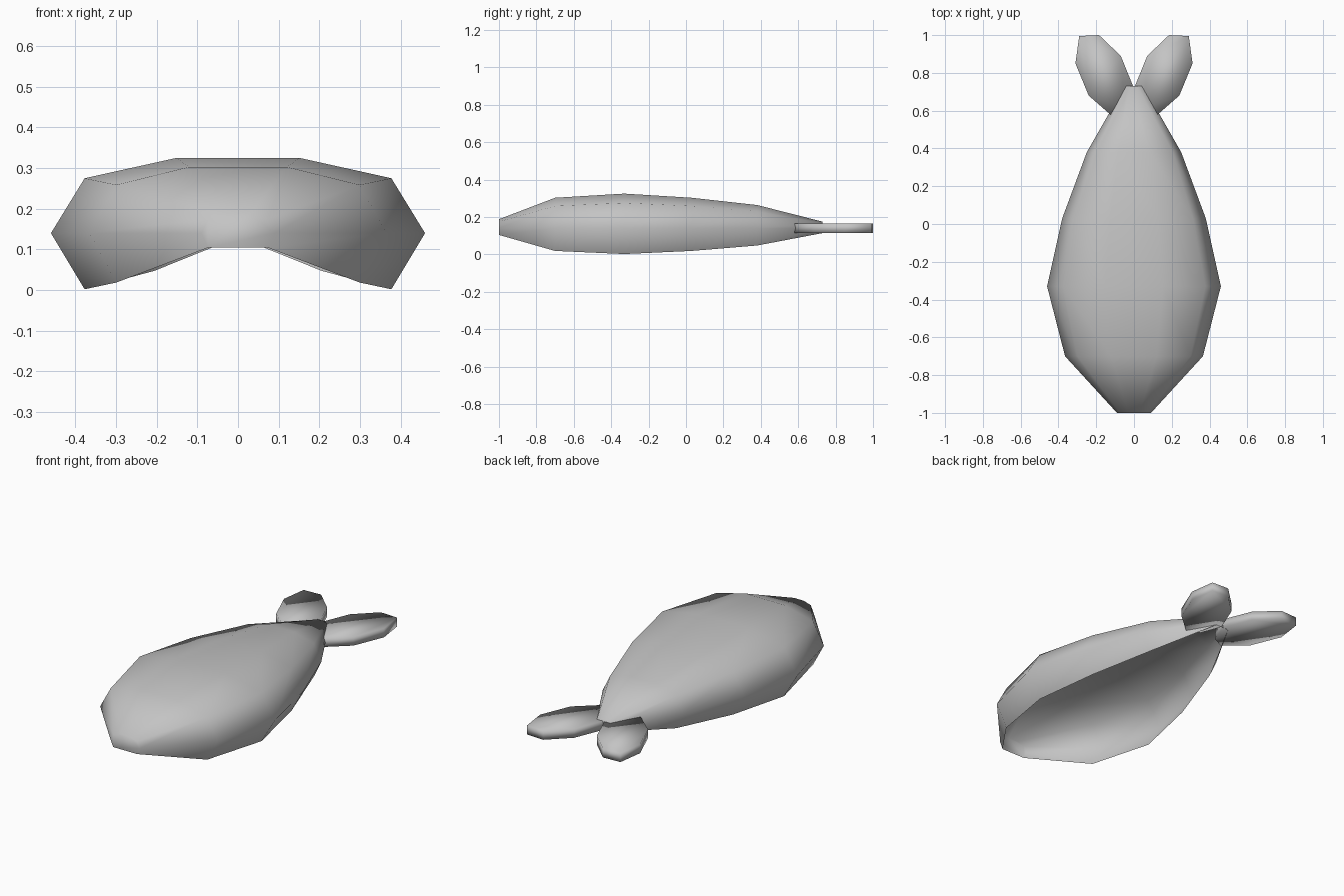
import bpy, bmesh

cube = bpy.data.objects.get("Cube")
if cube:
    bpy.data.objects.remove(cube)

grey = bpy.data.materials.new("plain_grey")
grey.use_nodes = True
colour = (0.55, 0.55, 0.55, 1)
grey.diffuse_color = colour
grey.node_tree.nodes["Principled BSDF"].inputs["Base Color"].default_value = colour


def finish(bm, name):
    mesh = bpy.data.meshes.new(name)
    bm.to_mesh(mesh)
    bm.free()
    mesh.materials.append(grey)
    for face in mesh.polygons:
        face.use_smooth = True
    obj = bpy.data.objects.new(name, mesh)
    bpy.context.collection.objects.link(obj)
    return obj


# Body: an arched cross-section lofted nose to tail, open underneath
MID = 0.14
half = [(0.82, -0.138), (1, 0), (0.82, 0.135), (0.33, 0.185)]
arch = half + [(-x, z) for x, z in reversed(half)]
# stations: y, half width, height scale
stations = [(-1, 0.09, 0.26), (-0.7, 0.365, 0.88), (-0.33, 0.46, 1),
            (0.03, 0.38, 0.88), (0.38, 0.25, 0.67), (0.73, 0.05, 0.19)]
bm = bmesh.new()
rings = [[bm.verts.new((w * x, y, MID + h * z)) for x, z in arch]
         for y, w, h in stations]
for a, b in zip(rings, rings[1:]):
    for i in range(len(arch) - 1):
        bm.faces.new((a[i], b[i], b[i + 1], a[i + 1]))
bm.faces.new(rings[0])
bm.faces.new(rings[-1][::-1])
bmesh.ops.recalc_face_normals(bm, faces=bm.faces[:])
# an open shell: make sure the top looks outward
top = max(bm.faces, key=lambda f: f.calc_center_median().z)
if top.normal.z < 0:
    bmesh.ops.reverse_faces(bm, faces=bm.faces[:])
finish(bm, "body_shell")

# Tail fins: a flat leaf outline with thickness, mirrored
leaf = [(0.12, 0.575), (0.24, 0.68), (0.31, 0.85), (0.29, 0.995),
        (0.185, 1), (0.07, 0.89), (0.005, 0.73), (0.05, 0.61)]
for side, name in ((1, "left_tail_fin"), (-1, "right_tail_fin")):
    bm = bmesh.new()
    base = bm.faces.new([bm.verts.new((side * x, y, 0.115)) for x, y in leaf])
    ext = bmesh.ops.extrude_face_region(bm, geom=[base], use_keep_orig=True)
    for v in ext["geom"]:
        if isinstance(v, bmesh.types.BMVert):
            v.co.z = 0.165
    bmesh.ops.recalc_face_normals(bm, faces=bm.faces[:])
    finish(bm, name)
